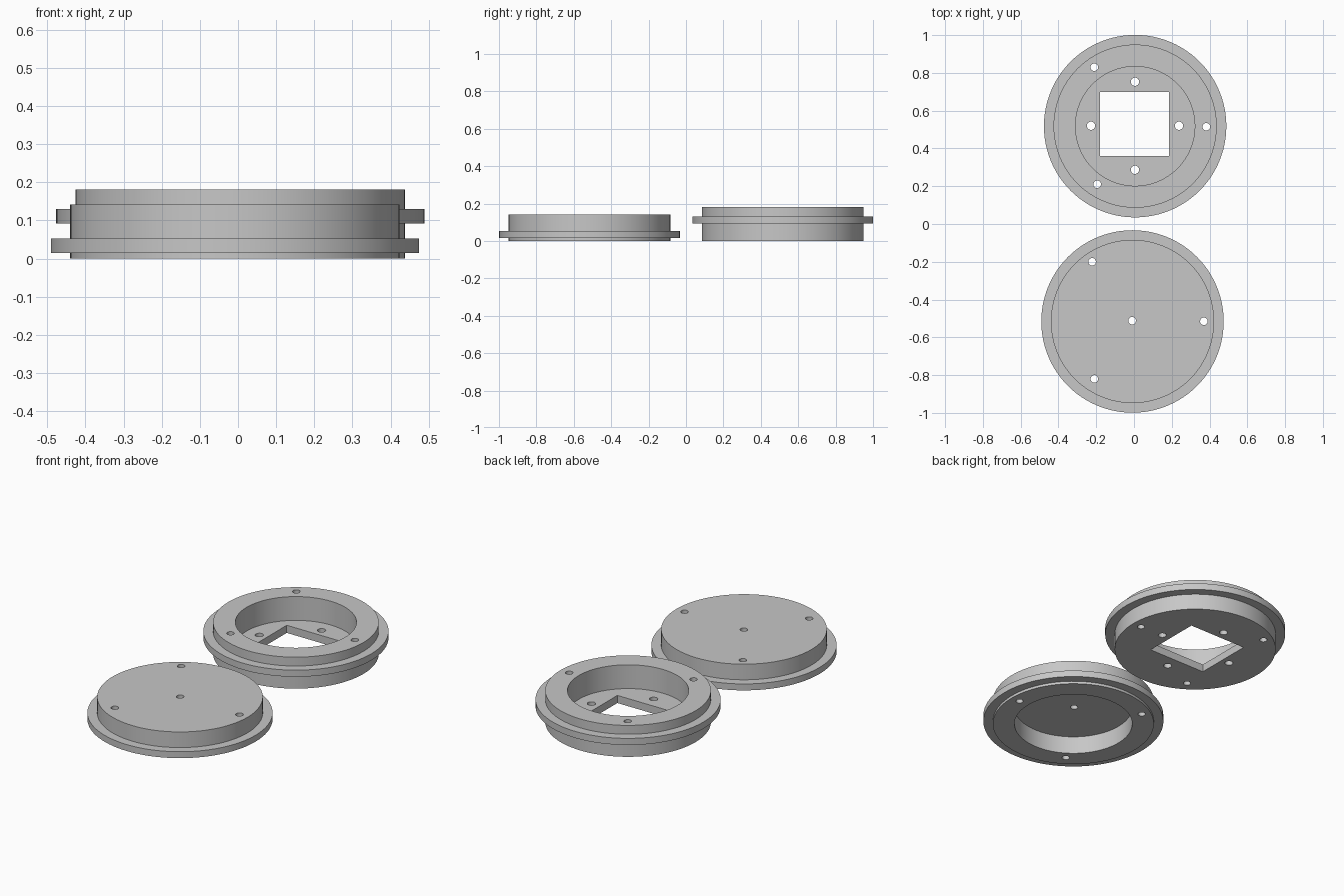
import bpy
import bmesh
from math import radians
from mathutils import Matrix, Vector

cube = bpy.data.objects.get("Cube")
if cube:
    bpy.data.objects.remove(cube, do_unlink=True)

grey = bpy.data.materials.new("plain grey")
grey.use_nodes = True
colour = (0.57, 0.57, 0.57, 1)
grey.diffuse_color = colour
grey.node_tree.nodes["Principled BSDF"].inputs["Base Color"].default_value = colour


def finish(bm, name):
    """Turn a bmesh into a grey object."""
    bmesh.ops.recalc_face_normals(bm, faces=bm.faces)
    mesh = bpy.data.meshes.new(name)
    bm.to_mesh(mesh)
    bm.free()
    mesh.materials.append(grey)
    obj = bpy.data.objects.new(name, mesh)
    bpy.context.collection.objects.link(obj)
    return obj


def lathe(name, profile, centre):
    """Revolve a radius/height profile around a vertical axis."""
    bm = bmesh.new()
    verts = [bm.verts.new((r, 0, z)) for r, z in profile]
    edges = [bm.edges.new(pair) for pair in zip(verts, verts[1:])]
    bmesh.ops.spin(bm, geom=verts + edges, cent=(0, 0, 0), axis=(0, 0, 1),
                   angle=radians(360), steps=96, use_merge=False)
    bmesh.ops.remove_doubles(bm, verts=bm.verts, dist=0.0001)
    bmesh.ops.translate(bm, verts=bm.verts, vec=(*centre, 0))
    return finish(bm, name)


def drill(target, holes, window=None):
    """Cut round through holes (x, y, radius) and an optional box window."""
    bm = bmesh.new()
    for x, y, r in holes:
        bmesh.ops.create_cone(bm, cap_ends=True, segments=24, radius1=r, radius2=r,
                              depth=1, matrix=Matrix.Translation((x, y, 0)))
    if window:
        x0, x1, y0, y1 = window
        place = Matrix.Translation(((x0 + x1) / 2, (y0 + y1) / 2, 0))
        size = Matrix.Diagonal(Vector((x1 - x0, y1 - y0, 1, 1)))
        bmesh.ops.create_cube(bm, size=1, matrix=place @ size)
    cutter = finish(bm, target.name + "_cutter")
    cutter.hide_render = True
    mod = target.modifiers.new("holes", "BOOLEAN")
    mod.operation = "DIFFERENCE"
    mod.solver = "EXACT"
    mod.object = cutter
    bpy.ops.object.select_all(action="DESELECT")
    target.select_set(True)
    bpy.context.view_layer.objects.active = target
    bpy.ops.object.modifier_apply(modifier=mod.name)
    bpy.data.objects.remove(cutter, do_unlink=True)
    bpy.ops.object.shade_smooth_by_angle(angle=radians(30))


BODY, FLANGE, BORE = 0.432, 0.483, 0.316

# Flanged housing: open pocket on top, square window in its floor
housing = lathe("flanged_housing", [
    (0, 0), (BODY, 0), (BODY, 0.092), (FLANGE, 0.092), (FLANGE, 0.13),
    (BODY, 0.13), (BODY, 0.181), (BORE, 0.181), (BORE, 0.044), (0, 0.044)],
    (0.006, 0.518))
screw_holes = [(-0.21, 0.83, 0.02), (-0.195, 0.21, 0.02), (0.383, 0.515, 0.02)]
floor_holes = [(0.005 + dx, 0.52 + dy, 0.022)
               for dx, dy in ((0.233, 0), (-0.233, 0), (0, 0.233), (0, -0.233))]
drill(housing, screw_holes + floor_holes, (-0.18, 0.185, 0.36, 0.70))

# Flanged cover: closed top, round recess underneath
cover = lathe("flanged_cover", [
    (0, 0.102), (BORE, 0.102), (BORE, 0), (BODY, 0), (BODY, 0.015),
    (FLANGE, 0.015), (FLANGE, 0.052), (BODY, 0.052), (BODY, 0.142), (0, 0.142)],
    (-0.008, -0.516))
drill(cover, [(-0.222, -0.2, 0.02), (-0.21, -0.82, 0.02),
              (0.37, -0.515, 0.02), (-0.01, -0.512, 0.02)])
